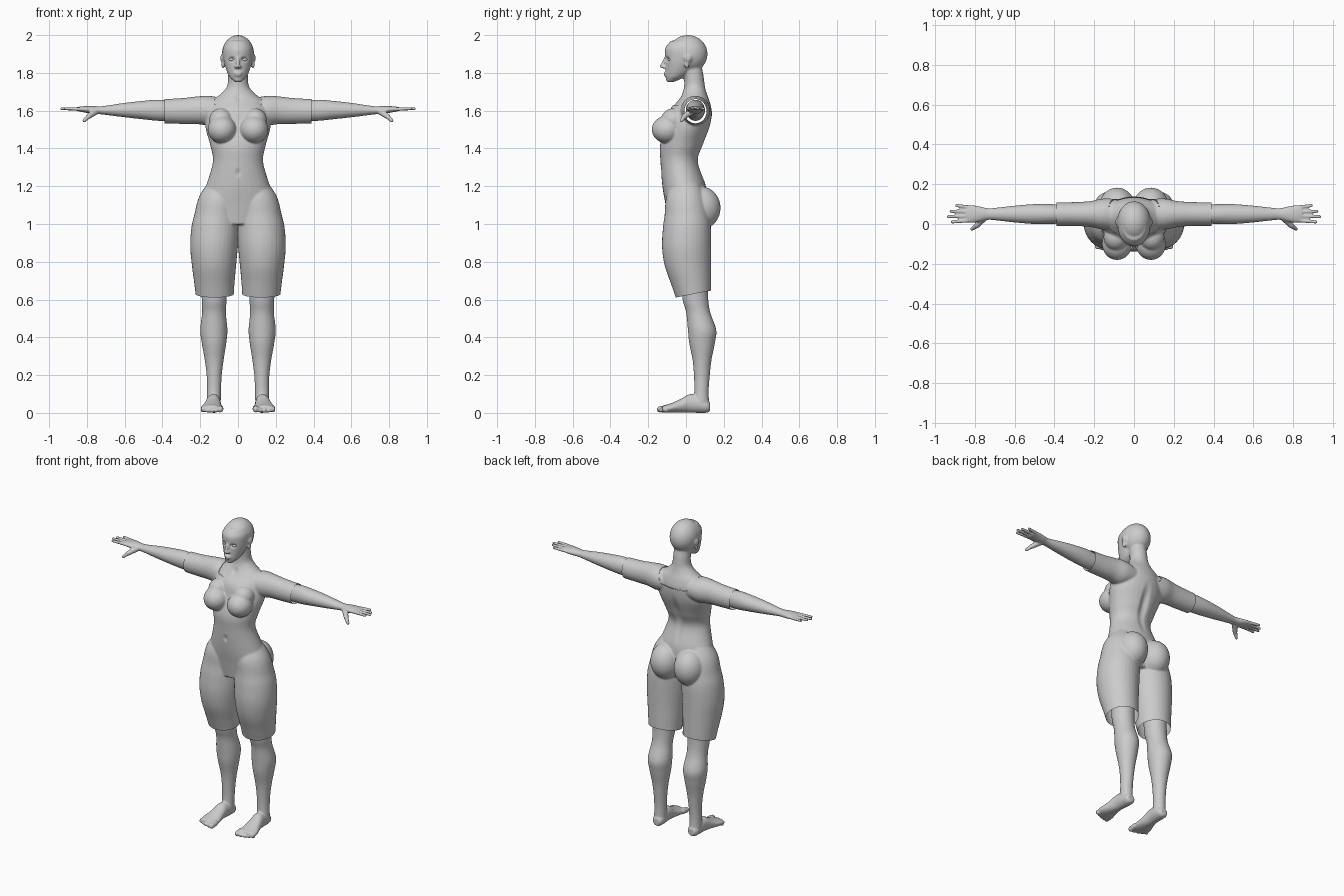
import bpy, bmesh, math
from mathutils import Vector, Matrix

cube = bpy.data.objects.get("Cube")
if cube:
    bpy.data.objects.remove(cube)

grey = bpy.data.materials.new("plain light grey")
grey.use_nodes = True
tone = (0.6, 0.6, 0.6, 1)
grey.diffuse_color = tone
grey.node_tree.nodes["Principled BSDF"].inputs["Base Color"].default_value = tone


def spline(points, steps=6):
    """Catmull-Rom interpolation between cross-section stations."""
    pts = [Vector(p) for p in points]
    pts = [pts[0]] + pts + [pts[-1]]
    out = []
    for a, b, c, d in zip(pts, pts[1:], pts[2:], pts[3:]):
        for i in range(steps):
            t = i / steps
            out.append(b + (c - a) * t / 2 + (a * 2 - b * 5 + c * 4 - d) * t * t / 2
                       + (b * 3 - a - c * 3 + d) * t ** 3 / 2)
    return out + [pts[-1]]


def loft(bm, axis, stations, sides=32):
    """Tube of ellipses; a station is (position, centre u, centre v, radius u, radius v)."""
    rings = []
    for pos, cu, cv, ru, rv in spline(stations):
        ring = []
        for i in range(sides):
            a = math.tau * i / sides
            u, v = cu + ru * math.cos(a), cv + rv * math.sin(a)
            co = {"x": (pos, u, v), "y": (u, pos, v), "z": (u, v, pos)}[axis]
            ring.append(bm.verts.new(co))
        rings.append(ring)
    for lo, hi in zip(rings, rings[1:]):
        for i in range(sides):
            j = (i + 1) % sides
            bm.faces.new((lo[i], lo[j], hi[j], hi[i]))
    bm.faces.new(rings[0])
    bm.faces.new(rings[-1])


def ball(bm, centre, radii):
    m = Matrix.Translation(centre) @ Matrix.Diagonal((*radii, 1))
    bmesh.ops.create_uvsphere(bm, u_segments=32, v_segments=20, radius=1, matrix=m)


def capsule(bm, start, end, r0, r1):
    p, q = Vector(start), Vector(end)
    turn = (q - p).to_track_quat("Z", "Y").to_matrix().to_4x4()
    bmesh.ops.create_cone(bm, cap_ends=True, segments=16, radius1=r0, radius2=r1,
                          depth=(q - p).length, matrix=Matrix.Translation((p + q) / 2) @ turn)
    ball(bm, p, (r0,) * 3)
    ball(bm, q, (r1,) * 3)


def finish(bm, name):
    mesh = bpy.data.meshes.new(name)
    bm.to_mesh(mesh)
    bm.free()
    mesh.shade_smooth()
    mesh.materials.append(grey)
    obj = bpy.data.objects.new(name, mesh)
    bpy.context.collection.objects.link(obj)
    return obj


def fuse(bm, name, voxel, rounds):
    """Mirror the parts, merge them into one skin and return it as a bmesh."""
    bmesh.ops.recalc_face_normals(bm, faces=bm.faces)
    obj = finish(bm, name)
    obj.modifiers.new("mirror", "MIRROR").use_mirror_merge = False
    remesh = obj.modifiers.new("remesh", "REMESH")
    remesh.mode, remesh.voxel_size = "VOXEL", voxel
    smooth = obj.modifiers.new("smooth", "SMOOTH")
    smooth.factor, smooth.iterations = 0.5, rounds
    bpy.context.view_layer.update()
    result = bmesh.new()
    result.from_object(obj, bpy.context.evaluated_depsgraph_get())
    bpy.data.objects.remove(obj)
    return result


def dent(bm, centre, radii, depth):
    """Press a soft hollow into the surface on both sides."""
    bm.normal_update()
    for v in bm.verts:
        d = Vector(((abs(v.co.x) - centre[0]) / radii[0], (v.co.y - centre[1]) / radii[1],
                    (v.co.z - centre[2]) / radii[2])).length
        if d < 1:
            v.co -= v.normal * depth * (1 - d * d) ** 2


# Torso and neck
bm = bmesh.new()
loft(bm, "z", [(1.0, 0, 0, .15, .09), (1.1, 0, 0, .2, .105), (1.2, 0, -.01, .167, .112),
               (1.33, 0, -.035, .13, .097), (1.42, 0, -.022, .145, .112), (1.52, 0, .01, .17, .115),
               (1.6, 0, .025, .16, .11), (1.65, 0, .04, .14, .085), (1.69, 0, .045, .09, .065),
               (1.73, 0, .045, .058, .055), (1.79, 0, .04, .052, .052), (1.85, 0, .03, .05, .05)])
# Bust and buttocks
ball(bm, (.085, -.1, 1.5), (.073, .078, .07))
ball(bm, (.09, -.065, 1.55), (.06, .065, .06))
ball(bm, (.085, .08, 1.085), (.09, .1, .11))
# Shorts legs
loft(bm, "z", [(1.25, .08, 0, .05, .05), (1.15, .1, 0, .1, .1), (1.05, .115, .005, .113, .115),
               (.98, .122, .005, .122, .124), (.88, .127, .003, .123, .127), (.78, .127, .01, .114, .12),
               (.68, .125, .028, .103, .103), (.58, .122, .045, .094, .086)])
# Shoulders and sleeves
loft(bm, "x", [(.06, .05, 1.6, .07, .06), (.15, .05, 1.6, .075, .075), (.22, .05, 1.602, .062, .07),
               (.3, .05, 1.598, .057, .065), (.43, .05, 1.597, .056, .06)])
# Skull, jaw and ears
ball(bm, (0, .01, 1.9), (.085, .104, .1))
loft(bm, "z", [(1.752, 0, -.082, .018, .018), (1.775, 0, -.06, .042, .047), (1.8, 0, -.043, .056, .065),
               (1.84, 0, -.03, .07, .078), (1.88, 0, -.02, .078, .09), (1.93, 0, -.007, .08, .103),
               (1.97, 0, 0, .06, .08)])
ball(bm, (.083, .01, 1.878), (.011, .021, .022))
ball(bm, (.08, .004, 1.845), (.009, .013, .022))
# Nose, lips and chin
capsule(bm, (0, -.108, 1.88), (0, -.129, 1.835), .007, .01)
ball(bm, (.01, -.118, 1.831), (.009, .012, .008))
ball(bm, (0, -.105, 1.799), (.024, .014, .007))
ball(bm, (0, -.104, 1.788), (.02, .014, .007))
ball(bm, (0, -.087, 1.766), (.024, .02, .016))

body = fuse(bm, "body", .006, 4)

# Eye sockets, navel, spine groove and collar hollow
dent(body, (.034, -.1, 1.872), (.026, .04, .018), .012)
dent(body, (0, -.13, 1.27), (.02, .06, .03), .007)
dent(body, (0, .1, 1.4), (.04, .08, .2), .015)
dent(body, (0, -.03, 1.67), (.025, .05, .03), .006)

# Eyelids set into the sockets
eyes = bmesh.new()
for s in (-1, 1):
    ball(eyes, (s * .034, -.083, 1.87), (.016, .014, .009))
finish(eyes, "closed_eyelids")

# Open the hems of sleeves and shorts
for point, normal in (((.39, 0, 0), (1, 0, 0)), ((-.39, 0, 0), (-1, 0, 0)), ((0, .04, .63), (0, .2, -1))):
    geom = body.verts[:] + body.edges[:] + body.faces[:]
    bmesh.ops.bisect_plane(body, geom=geom, plane_co=point, plane_no=normal, clear_outer=True)


def inside_neckline(face):
    c = face.calc_center_median()
    low = 1.627 if c.y < .05 else 1.6
    width = .125 if c.y < .05 else .14 - (1.69 - c.z) * .5
    return c.z > 1.72 or (c.z > low and abs(c.x) < width)


# Split the skin from the outfit, which stands slightly proud
outfit = body.copy()
for part, keep in ((body, True), (outfit, False)):
    drop = [f for f in part.faces if inside_neckline(f) != keep]
    bmesh.ops.delete(part, geom=drop, context="FACES")
outfit.normal_update()
for v in outfit.verts:
    v.co += v.normal * .003
finish(body, "head_and_neck")
finish(outfit, "short_suit")

# Forearms
bm = bmesh.new()
loft(bm, "x", [(.34, .05, 1.598, .046, .05), (.42, .05, 1.602, .05, .056), (.5, .05, 1.603, .05, .049),
               (.6, .05, 1.603, .042, .038), (.68, .05, 1.602, .033, .027), (.73, .05, 1.602, .029, .021),
               (.77, .05, 1.604, .037, .021), (.81, .05, 1.607, .044, .017), (.845, .052, 1.608, .042, .012)])
# Fingers and thumb
for y, tip_y, tip_x in ((.018, .01, .915), (.04, .037, .933), (.062, .064, .92), (.084, .093, .892)):
    capsule(bm, (.83, y, 1.608), (tip_x, tip_y, 1.611), .0105, .008)
capsule(bm, (.755, .03, 1.595), (.79, -.008, 1.57), .018, .014)
capsule(bm, (.79, -.008, 1.57), (.815, -.025, 1.547), .013, .009)
finish(fuse(bm, "arms", .005, 2), "forearms_and_hands")

# Lower legs
bm = bmesh.new()
loft(bm, "z", [(.7, .125, .045, .07, .07), (.6, .126, .05, .066, .068), (.53, .127, .065, .063, .064),
               (.44, .128, .085, .072, .075), (.37, .127, .085, .065, .068), (.28, .126, .085, .05, .05),
               (.2, .126, .084, .04, .042), (.12, .127, .082, .037, .038), (.06, .128, .08, .037, .042)])
# Feet
loft(bm, "y", [(.128, .127, .032, .022, .022), (.11, .127, .036, .034, .035), (.07, .128, .045, .038, .045),
               (.02, .131, .05, .039, .049), (-.03, .135, .037, .047, .036), (-.08, .139, .026, .058, .025),
               (-.125, .14, .02, .056, .018)])
# Toes
for i in range(5):
    x = .094 + .023 * i
    size = .017 if i == 0 else .0125 - .0005 * i
    y = -.138 + .004 * i * i / 2
    capsule(bm, (x, -.1, .024), (x, y, size + .002), size, size)
finish(fuse(bm, "legs", .0055, 2), "lower_legs_and_feet")
